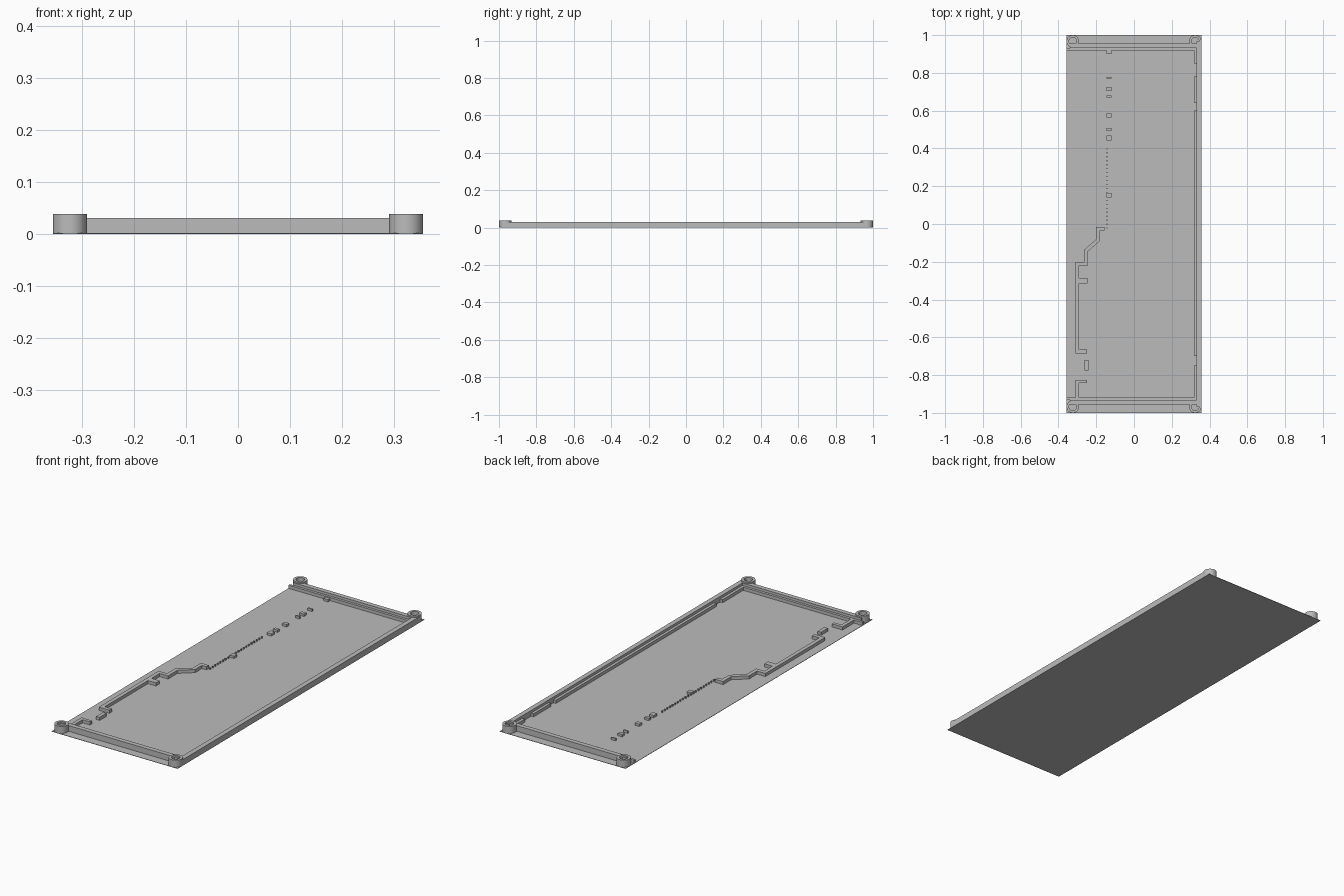
import bpy, bmesh, math
from mathutils import Vector

cube = bpy.data.objects.get("Cube")
if cube:
    bpy.data.objects.remove(cube, do_unlink=True)

GREY = (0.5, 0.5, 0.5, 1)
mat = bpy.data.materials.new("plain grey")
mat.use_nodes = True
mat.diffuse_color = GREY
mat.node_tree.nodes["Principled BSDF"].inputs["Base Color"].default_value = GREY

FLOOR = 0.002


def finish(name, bm):
    bmesh.ops.recalc_face_normals(bm, faces=bm.faces)
    mesh = bpy.data.meshes.new(name)
    bm.to_mesh(mesh)
    bm.free()
    mesh.materials.append(mat)
    obj = bpy.data.objects.new(name, mesh)
    bpy.context.collection.objects.link(obj)
    return obj


def add_box(bm, x0, x1, y0, y1, z0, z1):
    verts = bmesh.ops.create_cube(bm, size=1)["verts"]
    for v in verts:
        v.co = Vector((x1 if v.co.x > 0 else x0,
                       y1 if v.co.y > 0 else y0,
                       z1 if v.co.z > 0 else z0))


def boxes(name, areas, z0, z1):
    bm = bmesh.new()
    for x0, x1, y0, y1 in areas:
        add_box(bm, x0, x1, y0, y1, z0, z1)
    return finish(name, bm)


def ribbon(name, path, width, z0, z1):
    """Extrude a mitred strip that follows a flat path."""
    pts = [Vector(p) for p in path]
    left, right = [], []
    for i, p in enumerate(pts):
        a = (p - pts[i - 1]).normalized() if i else None
        b = (pts[i + 1] - p).normalized() if i + 1 < len(pts) else None
        a, b = a or b, b or a
        n = Vector((-a.y - b.y, a.x + b.x)).normalized()
        n *= width / 2 / n.dot(Vector((-a.y, a.x)))
        left.append(p + n)
        right.append(p - n)
    bm = bmesh.new()
    face = bm.faces.new([bm.verts.new((q.x, q.y, z0)) for q in left + right[::-1]])
    top = bmesh.ops.extrude_face_region(bm, geom=[face])["geom"]
    for v in top:
        if isinstance(v, bmesh.types.BMVert):
            v.co.z = z1
    return finish(name, bm)


def post(name, x, y, outer=0.033, inner=0.02, height=0.038, sides=32):
    """Round corner post with a blind hole."""
    profile = [(outer, 0), (outer, height), (inner, height), (inner, FLOOR)]
    bm = bmesh.new()
    rings = [[bm.verts.new((x + r * math.cos(math.tau * k / sides),
                            y + r * math.sin(math.tau * k / sides), z))
              for k in range(sides)] for r, z in profile]
    for low, high in zip(rings, rings[1:]):
        for k in range(sides):
            j = (k + 1) % sides
            bm.faces.new((low[k], low[j], high[j], high[k]))
    bm.faces.new(rings[-1])
    bm.faces.new(rings[0][::-1])
    obj = finish(name, bm)
    bpy.ops.object.select_all(action="DESELECT")
    obj.select_set(True)
    bpy.context.view_layer.objects.active = obj
    bpy.ops.object.shade_smooth_by_angle(angle=math.radians(30))


# Base sheet
boxes("base_sheet", [(-0.357, 0.357, -1, 1)], 0, FLOOR)

# Corner posts
for end, sy in (("front", -1), ("back", 1)):
    for side, sx in (("right", -1), ("left", 1)):
        post(f"{end}_{side}_post", sx * 0.324, sy * 0.967)

# Rim walls, with a lower ledge inside
boxes("left_wall", [(0.332, 0.357, -0.965, 0.965)], 0, 0.031)
boxes("left_ledge", [(0.318, 0.332, -0.918, -0.75), (0.318, 0.332, -0.7, 0.6),
                     (0.318, 0.332, 0.64, 0.78), (0.318, 0.332, 0.85, 0.918)], 0, 0.018)
for end, s in (("front", -1), ("back", 1)):
    for part, a, b, x0, x1, top in (("wall", 0.931, 0.955, -0.34, 0.345, 0.031),
                                    ("ledge", 0.918, 0.931, -0.357, 0.332, 0.018)):
        y0, y1 = sorted((s * a, s * b))
        boxes(f"{end}_{part}", [(x0, x1, y0, y1)], 0, top)

# Winding inner wall and its short stubs
ribbon("winding_wall", [(-0.155, -0.025), (-0.19, -0.025), (-0.19, -0.085),
                        (-0.253, -0.14), (-0.253, -0.21), (-0.3, -0.21),
                        (-0.3, -0.675), (-0.25, -0.675)], 0.02, FLOOR, 0.018)
boxes("wall_stubs", [(-0.29, -0.245, -0.315, -0.285), (-0.262, -0.242, -0.775, -0.72),
                     (-0.31, -0.25, -0.842, -0.825), (-0.31, -0.292, -0.918, -0.842)],
      FLOOR, 0.018)

# Row of small blocks
boxes("small_blocks", [(-0.145, -0.12, y - h, y + h) for y, h in
                       ((0.91, 0.01), (0.775, 0.004), (0.715, 0.01), (0.675, 0.004),
                        (0.575, 0.01), (0.5, 0.008), (0.455, 0.014), (0.152, 0.012))],
      FLOOR, 0.014)

# Dotted line of tiny pegs
boxes("tiny_pegs", [(-0.146, -0.141, y, y + 0.006) for y in
                    (-0.025 + 0.021 * i for i in range(21))], FLOOR, 0.012)
